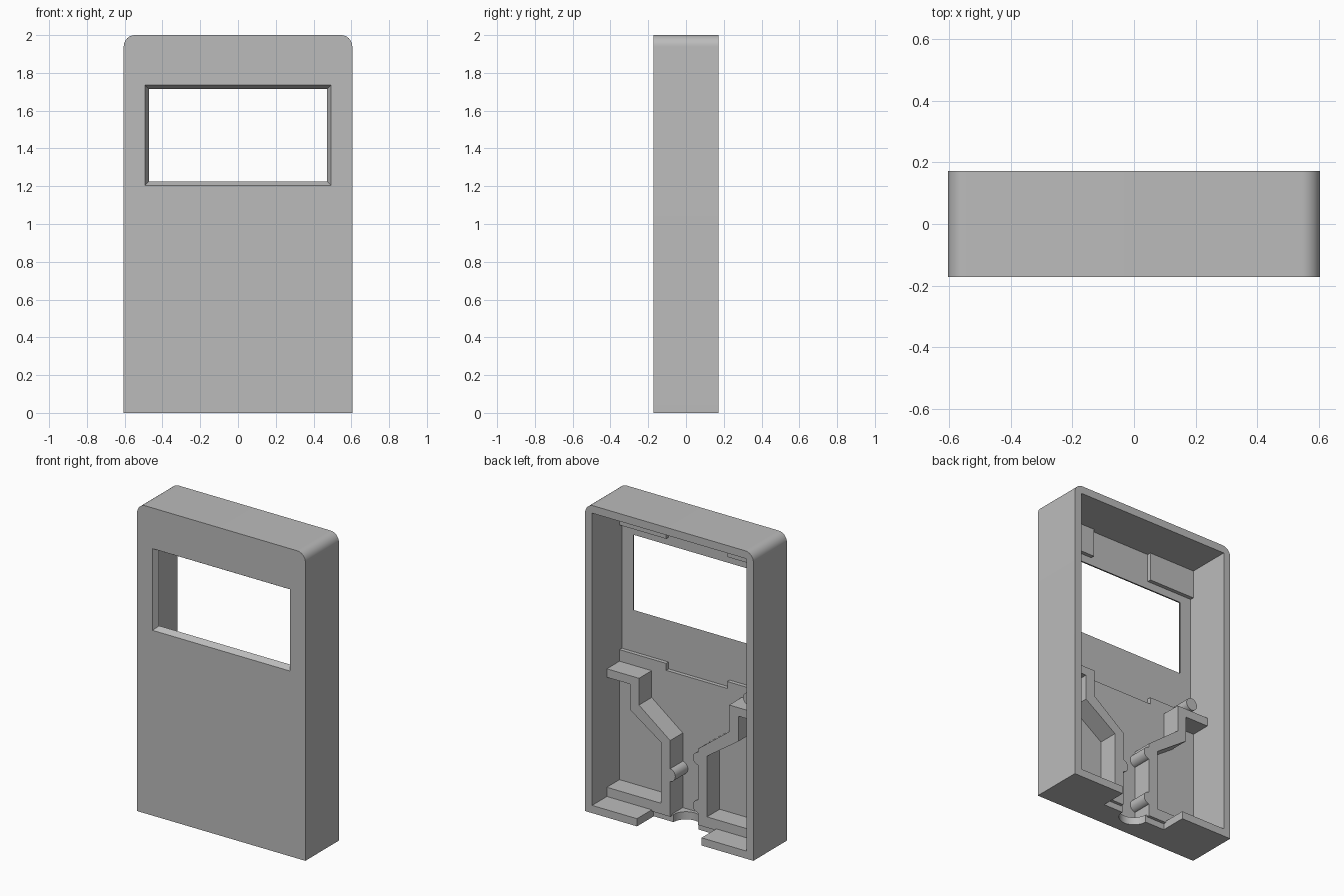
import bpy, bmesh
from math import pi, sin, cos

if "Cube" in bpy.data.objects:
    bpy.data.objects.remove(bpy.data.objects["Cube"], do_unlink=True)

grey = bpy.data.materials.new("plain grey")
grey.use_nodes = True
colour = (0.5, 0.5, 0.5, 1)
grey.diffuse_color = colour
grey.node_tree.nodes["Principled BSDF"].inputs["Base Color"].default_value = colour

HALF_W, HALF_D, WALL, HEIGHT = 0.605, 0.172, 0.05, 2.0
INNER_W = HALF_W - WALL
PANEL_Y, FLOOR_Y, RIB_Y = -0.135, -0.11, 0.02


def prism(name, front, y0, y1, back=None):
    """Solid between an (x, z) outline at y0 and one at y1."""
    back = back or front
    bm = bmesh.new()
    a = [bm.verts.new((x, y0, z)) for x, z in front]
    b = [bm.verts.new((x, y1, z)) for x, z in back]
    bm.faces.new(a)
    bm.faces.new(b[::-1])
    for i in range(len(a)):
        j = (i + 1) % len(a)
        bm.faces.new((a[i], b[i], b[j], a[j]))
    bmesh.ops.recalc_face_normals(bm, faces=bm.faces)
    mesh = bpy.data.meshes.new(name)
    bm.to_mesh(mesh)
    bm.free()
    mesh.materials.append(grey)
    obj = bpy.data.objects.new(name, mesh)
    bpy.context.collection.objects.link(obj)
    return obj


def rect(x0, x1, z0, z1):
    return [(x0, z0), (x1, z0), (x1, z1), (x0, z1)]


def circle(x, z, r, n=32):
    return [(x + r * cos(2 * pi * i / n), z + r * sin(2 * pi * i / n)) for i in range(n)]


def activate(obj):
    bpy.ops.object.select_all(action="DESELECT")
    obj.select_set(True)
    bpy.context.view_layer.objects.active = obj


def smooth(obj):
    activate(obj)
    bpy.ops.object.shade_smooth_by_angle(angle=pi / 6)


def cut(obj, cutter):
    cutter.hide_render = True
    mod = obj.modifiers.new("cut", "BOOLEAN")
    mod.operation, mod.solver, mod.object = "DIFFERENCE", "EXACT", cutter
    activate(obj)
    bpy.ops.object.modifier_apply(modifier=mod.name)
    bpy.data.objects.remove(cutter, do_unlink=True)


# Case shell with rounded top corners
R = 0.06
corner = [(HALF_W - R + R * cos(i * pi / 24), HEIGHT - R + R * sin(i * pi / 24))
          for i in range(13)]
outline = [(-HALF_W, 0), (HALF_W, 0)] + corner + [(-x, z) for x, z in corner[::-1]]
case = prism("case", outline, -HALF_D, HALF_D)

# Open back
cut(case, prism("cavity", rect(-INNER_W, INNER_W, WALL, HEIGHT - WALL), PANEL_Y, 0.3))


# Window with sloping edges
def window(grow):
    return rect(-0.483 - grow, 0.483 + grow, 1.215 - grow, 1.725 + grow)


cut(case, prism("window", window(0.021), -0.19, -0.117, window(-0.021)))

# Cable notch and round groove in the bottom wall
cut(case, prism("notch", rect(-0.232, 0.232, -0.1, 0.08), 0, 0.3))
bpy.ops.mesh.primitive_cylinder_add(vertices=48, radius=0.09, depth=0.4, location=(0, 0, 0))
cut(case, bpy.context.object)
smooth(case)

# Thicker lower panel with a stepped top edge
W = INNER_W + 0.01
step = [(W, 0.04), (W, 0.955), (0.22, 0.955), (0.22, 0.91)]
prism("lower_panel", step + [(-x, z) for x, z in step[::-1]], PANEL_Y - 0.01, FLOOR_Y)

# Mirrored top pads and cable guide ribs
rib = [(W, 0.88), (0.324, 0.88), (0.324, 0.706), (0.1, 0.535), (0.1, 0.04), (W, 0.04),
       (W, 0.11), (0.165, 0.11), (0.165, 0.505), (0.39, 0.66), (0.39, 0.825), (W, 0.825)]
for side, s in (("left", 1), ("right", -1)):
    prism(side + "_top_pad", rect(s * 0.22, s * W, 1.765, 1.96), PANEL_Y - 0.01, FLOOR_Y)
    # Ribs stop at the bottom wall
    prism(side + "_guide_rib", [(s * x, z) for x, z in rib], FLOOR_Y - 0.01, RIB_Y)

# Staggered cable gripping nubs
for name, x, z in (("left_nub", 0.105, 0.31), ("right_upper_nub", -0.105, 0.47),
                   ("right_lower_nub", -0.105, 0.16)):
    smooth(prism(name, circle(x, z, 0.042), FLOOR_Y - 0.01, RIB_Y))

# Small round post above the right rib
smooth(prism("right_post", circle(-0.45, 0.945, 0.04), FLOOR_Y - 0.01, 0))
